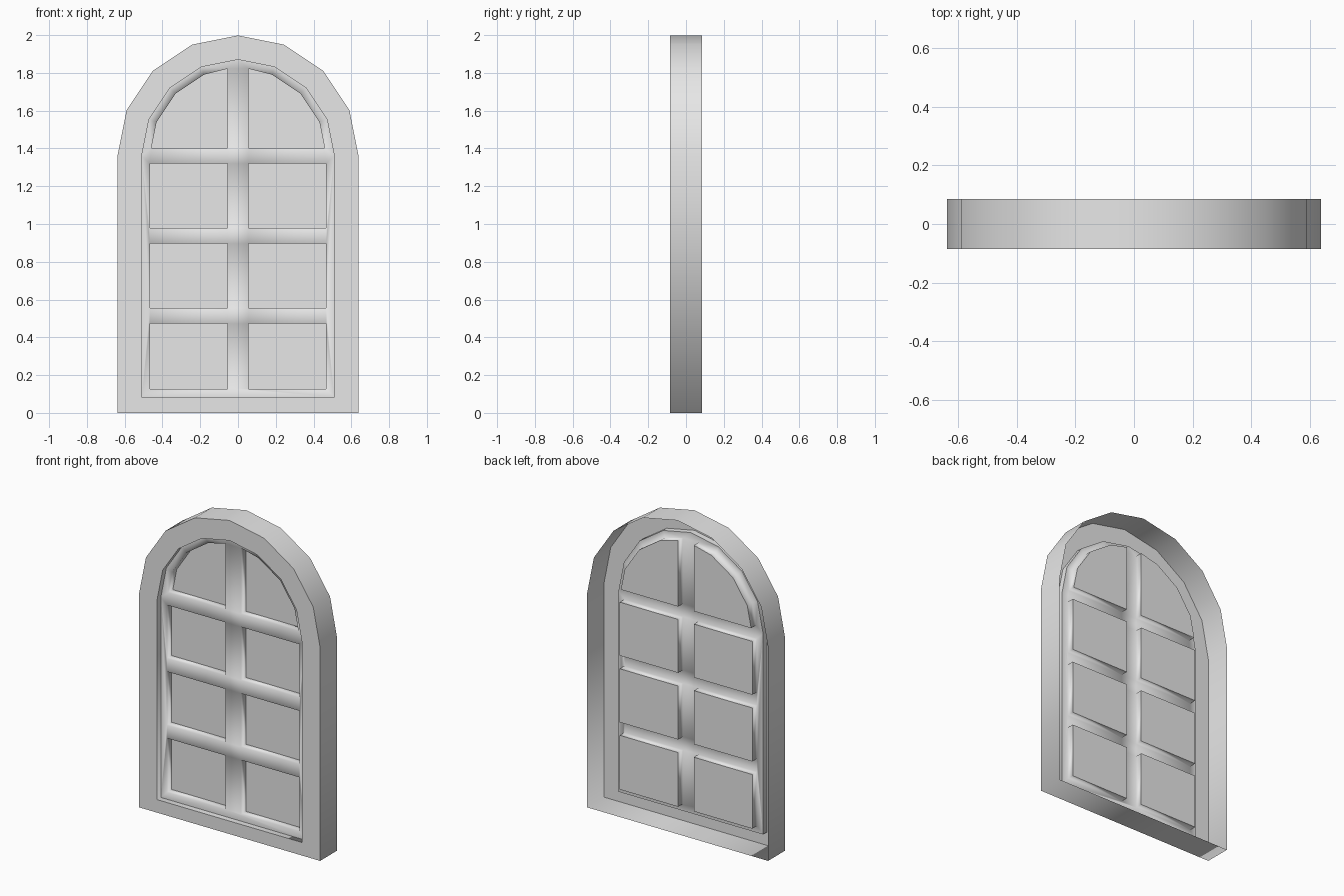
import bpy, bmesh, math

if "Cube" in bpy.data.objects:
    bpy.data.objects.remove(bpy.data.objects["Cube"])

SPRING = 1.36                                # height where the arch begins
FRONT, BACK, SASH, GLASS = -0.085, 0.085, -0.048, 0.0

grey = bpy.data.materials.new("light grey")
grey.diffuse_color = (0.8, 0.8, 0.8, 1)
grey.use_nodes = True
grey.node_tree.nodes["Principled BSDF"].inputs["Base Color"].default_value = grey.diffuse_color


def arch(radius, angles):
    return [(radius * math.cos(math.radians(a)),
             SPRING + radius * math.sin(math.radians(a))) for a in angles]


def outline(radius, bottom):
    """Arched outline, counter-clockwise from the front."""
    steps = [i * 22.5 for i in range(9)]
    return [(-radius, bottom), (radius, bottom)] + arch(radius, steps)


def ring(bm, pts, y):
    return [bm.verts.new((x, y, z)) for x, z in pts]


def bridge(bm, a, b):
    n = len(a)
    for i in range(n):
        j = (i + 1) % n
        bm.faces.new((a[i], a[j], b[j], b[i]))


def finish(name, bm, smooth):
    for f in bm.faces:
        f.smooth = smooth
    me = bpy.data.meshes.new(name)
    bm.to_mesh(me)
    bm.free()
    me.materials.append(grey)
    ob = bpy.data.objects.new(name, me)
    bpy.context.collection.objects.link(ob)


# Outer frame: open-backed shell with side wall, front ring and short reveal
bm = bmesh.new()
outer, inner = outline(0.638, 0), outline(0.51, 0.083)
loops = [ring(bm, outer, BACK), ring(bm, outer, FRONT),
         ring(bm, inner, FRONT), ring(bm, inner, SASH)]
for a, b in zip(loops, loops[1:]):
    bridge(bm, a, b)
for e in bm.edges:                           # crisp rims of the front ring
    if all(abs(v.co.y - FRONT) < 1e-4 for v in e.verts):
        e.smooth = False
finish("frame", bm, True)

# Pane outlines: three rectangular rows and one arched row, mirrored
right = [[(0.055, lo), (0.467, lo), (0.467, hi), (0.055, hi)]
         for lo, hi in ((0.127, 0.472), (0.555, 0.896), (0.98, 1.32))]
right.append([(0.055, 1.402), (0.459, 1.402)]
             + arch(0.467, (22.5, 45, 67.5)) + [(0.055, 1.822)])
panes = right + [[(-x, z) for x, z in reversed(p)] for p in right]

# Sash: one face with pane openings, and walls running back to the panes
bm = bmesh.new()
border = ring(bm, inner, SASH)
holes = [ring(bm, p, SASH) for p in panes]
edges = [bm.edges.new((l[i - 1], l[i])) for l in [border] + holes for i in range(len(l))]
bmesh.ops.triangle_fill(bm, edges=edges, use_beauty=True, normal=(0, -1, 0))
for f in bm.faces:
    f.normal_update()
    if f.normal.y > 0:
        f.normal_flip()
for hole, pane in zip(holes, panes):
    bridge(bm, hole, ring(bm, pane, GLASS))
finish("sash_bars", bm, True)

# Flat panes
bm = bmesh.new()
for p in panes:
    bm.faces.new(ring(bm, p, GLASS))
finish("panes", bm, False)
